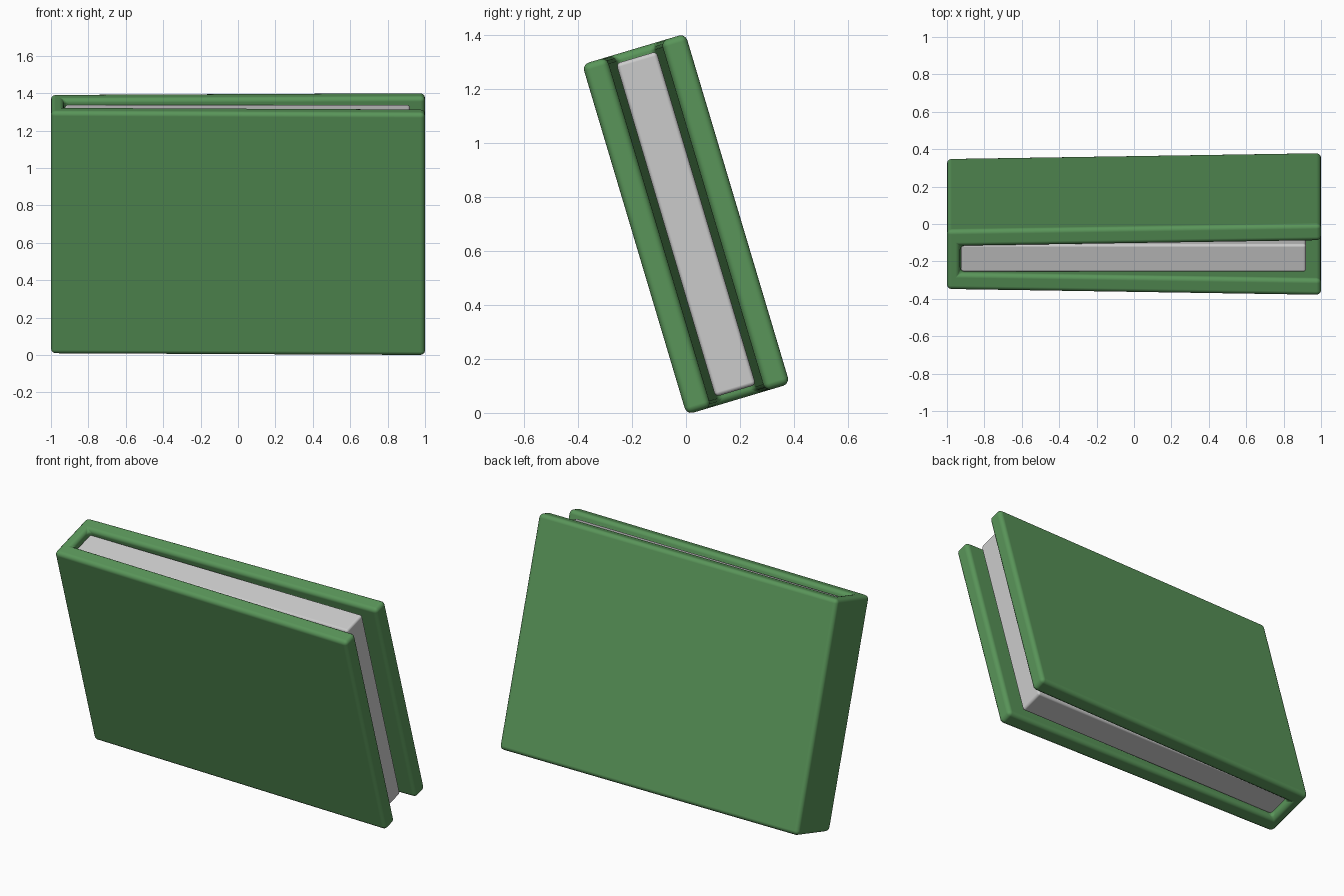
import bpy, bmesh, math
from mathutils import Matrix

if "Cube" in bpy.data.objects:
    bpy.data.objects.remove(bpy.data.objects["Cube"])

TILT = math.radians(16.6)
PLACE = Matrix.Translation((0, 0, 0.70)) @ Matrix.Rotation(TILT, 4, 'X')


def extrude_part(name, profile, height, bevel, color=None):
    """Extrude an (x, y) outline along the book's height and round its edges."""
    bm = bmesh.new()
    face = bm.faces.new([bm.verts.new((x, y, -height / 2)) for x, y in profile])
    top = bmesh.ops.extrude_face_region(bm, geom=[face])
    verts = [g for g in top['geom'] if isinstance(g, bmesh.types.BMVert)]
    bmesh.ops.translate(bm, verts=verts, vec=(0, 0, height))
    bmesh.ops.recalc_face_normals(bm, faces=bm.faces)
    mesh = bpy.data.meshes.new(name)
    bm.to_mesh(mesh)
    bm.free()
    obj = bpy.data.objects.new(name, mesh)
    bpy.context.collection.objects.link(obj)
    obj.matrix_world = PLACE
    mod = obj.modifiers.new("rounded_edges", 'BEVEL')
    mod.width = bevel
    mod.segments = 3
    mod.limit_method = 'ANGLE'
    mod.harden_normals = True
    for p in mesh.polygons:
        p.use_smooth = True
    if color:
        mat = bpy.data.materials.new(name + "_color")
        mat.diffuse_color = color
        mat.use_nodes = True
        mat.node_tree.nodes["Principled BSDF"].inputs["Base Color"].default_value = mat.diffuse_color
        mesh.materials.append(mat)
    return obj


# Cover: spine at -x with two boards that flare slightly open
half = [(-1, -0.1675), (1, -0.20), (1, -0.105), (-0.93, -0.074)]
cover = half + [(x, -y) for x, y in reversed(half)]
extrude_part("book_cover", cover, 1.355, 0.025, (0.10, 0.30, 0.10, 1))

# Page block
pages = [(-0.925, -0.078), (0.92, -0.078), (0.92, 0.078), (-0.925, 0.078)]
extrude_part("page_block", pages, 1.29, 0.015)
